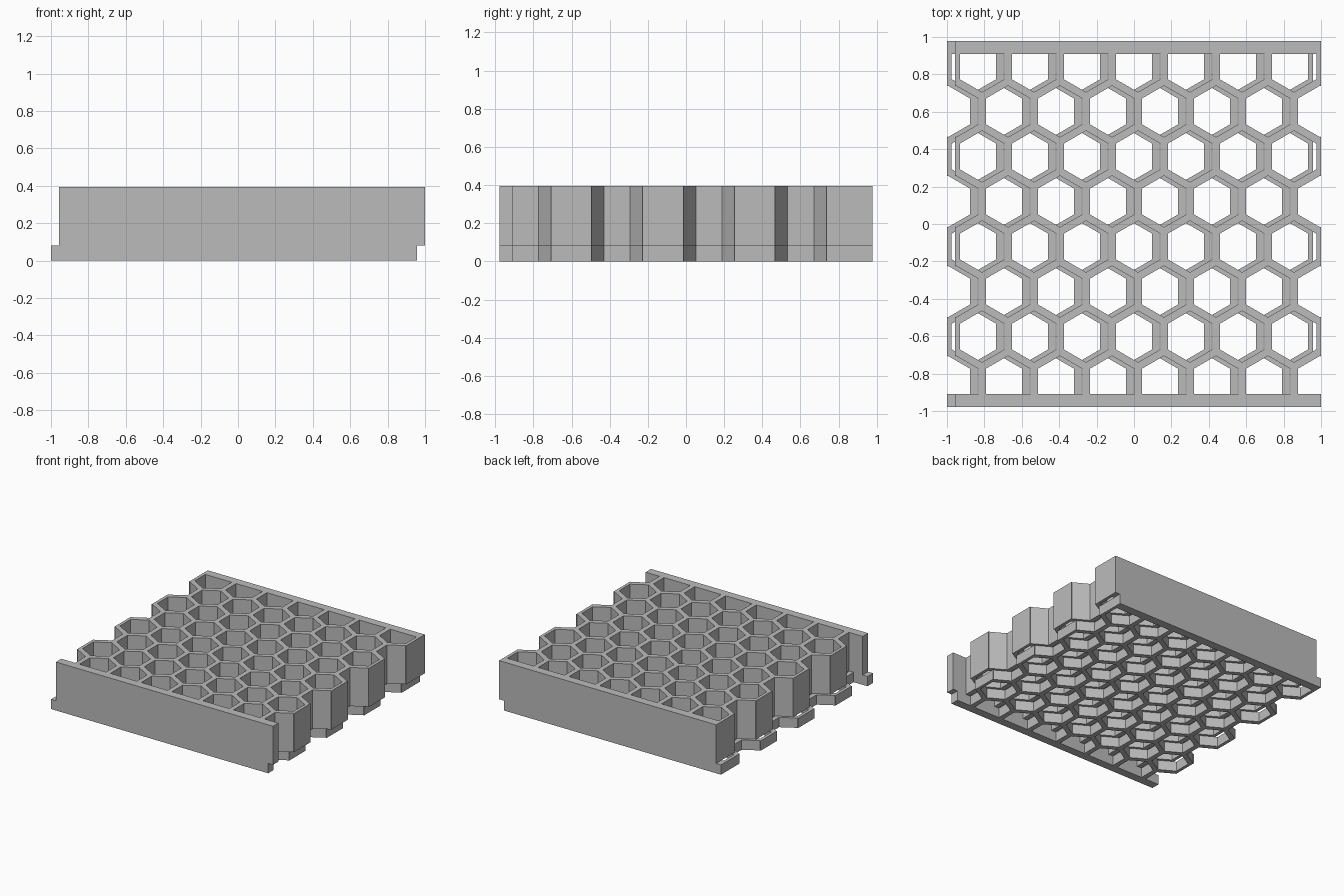
import bpy, bmesh, math
from mathutils import Vector

if "Cube" in bpy.data.objects:
    bpy.data.objects.remove(bpy.data.objects["Cube"], do_unlink=True)

# Main dimensions
HEIGHT, STEP = 0.395, 0.08       # total height, top of the lower layer
SHIFT = 0.0215                   # sideways offset of each layer
HALF_X, HALF_Y = 0.9785, 0.978   # half size of one layer
BAR = 0.069                      # thickness of the end bars
PITCH, WALL = 0.278, 0.04        # cell spacing and wall thickness
ROWS, COLUMNS = 8, 9
ROW_STEP = PITCH * math.sqrt(3) / 2

grey = bpy.data.materials.new("plain grey")
grey.use_nodes = True
colour = (0.5, 0.5, 0.5, 1)
grey.diffuse_color = colour
grey.node_tree.nodes["Principled BSDF"].inputs["Base Color"].default_value = colour


def finish(bm, name):
    bmesh.ops.recalc_face_normals(bm, faces=bm.faces)
    mesh = bpy.data.meshes.new(name)
    bm.to_mesh(mesh)
    bm.free()
    mesh.materials.append(grey)
    obj = bpy.data.objects.new(name, mesh)
    bpy.context.collection.objects.link(obj)


def hexagon(bm, cx, cy, z, apothem):
    r = apothem / math.cos(math.pi / 6)
    angles = [math.radians(30 + 60 * i) for i in range(6)]
    return [bm.verts.new((cx + r * math.cos(a), cy + r * math.sin(a), z)) for a in angles]


def honeycomb(name, x, z0, z1):
    bm = bmesh.new()
    # One flat ring per cell; neighbouring rings weld into walls
    for row in range(ROWS):
        cy = (row - (ROWS - 1) / 2) * ROW_STEP
        stagger = 0 if row % 2 else PITCH / 2
        for col in range(-1, COLUMNS):
            cx = x + (col - (COLUMNS - 1) / 2) * PITCH + stagger
            outer = hexagon(bm, cx, cy, z0, PITCH / 2)
            inner = hexagon(bm, cx, cy, z0, (PITCH - WALL) / 2)
            for i in range(6):
                j = (i + 1) % 6
                bm.faces.new((outer[i], outer[j], inner[j], inner[i]))
    bmesh.ops.remove_doubles(bm, verts=bm.verts, dist=0.001)
    # Trim to the rectangle between the bars
    limit_y = HALF_Y - BAR
    for normal, limit in (((1, 0, 0), HALF_X), ((-1, 0, 0), HALF_X),
                          ((0, 1, 0), limit_y), ((0, -1, 0), limit_y)):
        n = Vector(normal)
        bmesh.ops.bisect_plane(bm, geom=bm.verts[:] + bm.edges[:] + bm.faces[:],
                               plane_co=Vector((x, 0, 0)) + n * limit,
                               plane_no=n, clear_outer=True)
    # Raise into solid walls
    raised = bmesh.ops.extrude_face_region(bm, geom=bm.faces[:], use_keep_orig=True)
    verts = [g for g in raised["geom"] if isinstance(g, bmesh.types.BMVert)]
    bmesh.ops.translate(bm, verts=verts, vec=(0, 0, z1 - z0))
    finish(bm, name)


def bar(name, x, y, z0, z1):
    bm = bmesh.new()
    bmesh.ops.create_cube(bm, size=1)
    bmesh.ops.scale(bm, verts=bm.verts, vec=(2 * HALF_X, BAR, z1 - z0))
    bmesh.ops.translate(bm, verts=bm.verts, vec=(x, y, (z0 + z1) / 2))
    finish(bm, name)


# Two offset layers, each a honeycomb between two bars
for layer, x, z0, z1 in (("lower", -SHIFT, 0, STEP), ("upper", SHIFT, STEP, HEIGHT)):
    honeycomb(layer + "_honeycomb", x, z0, z1)
    for side, sign in (("front", -1), ("back", 1)):
        bar(f"{layer}_{side}_bar", x, sign * (HALF_Y - BAR / 2), z0, z1)
